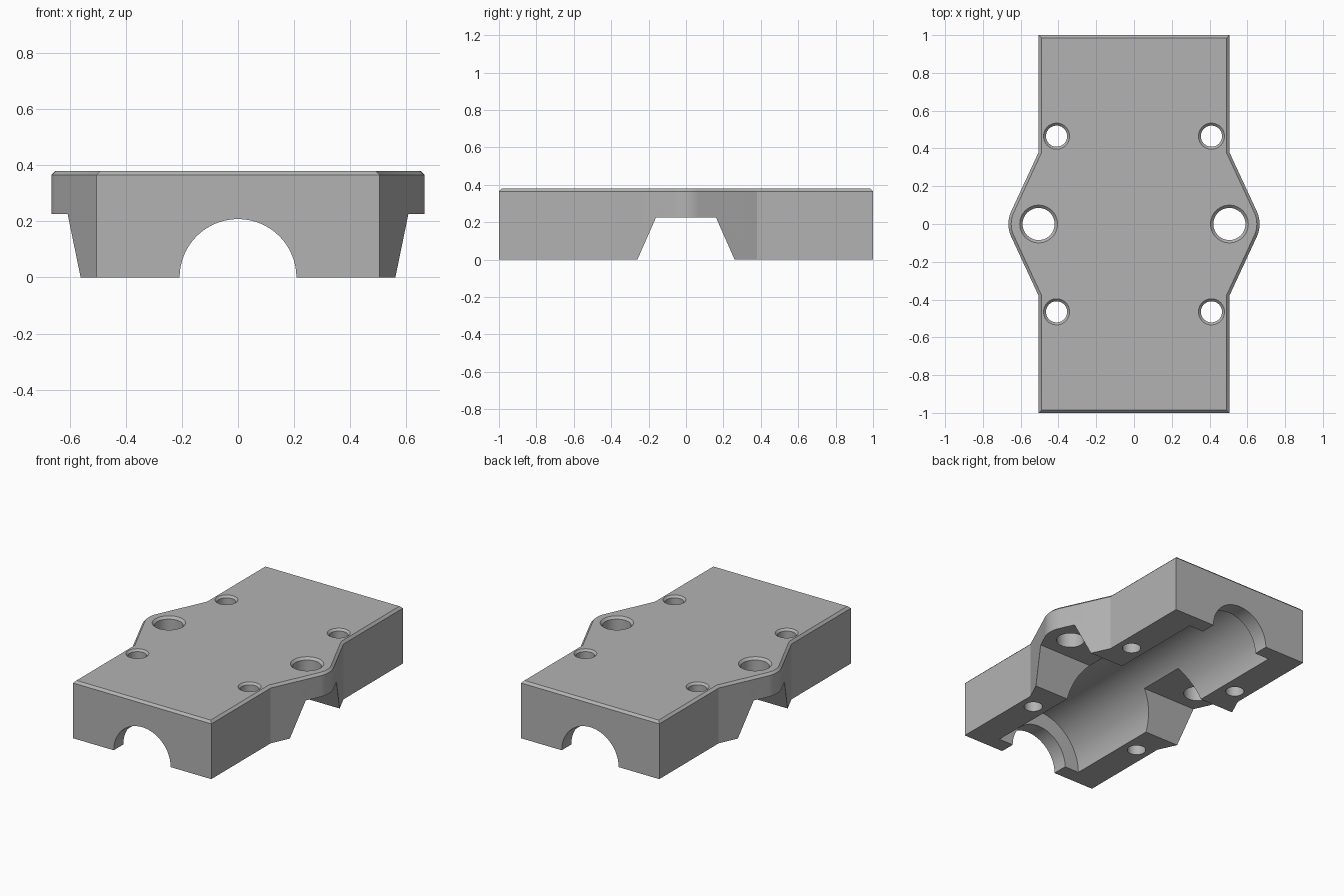
import bpy, bmesh, math

if "Cube" in bpy.data.objects:
    bpy.data.objects.remove(bpy.data.objects["Cube"], do_unlink=True)

HALF_W, HEIGHT, BEVEL = 0.505, 0.38, 0.015
EAR_R, EAR_START = 0.16, 0.38

grey = bpy.data.materials.new("plain grey")
grey.use_nodes = True
grey.diffuse_color = (0.45, 0.45, 0.45, 1)
grey.node_tree.nodes["Principled BSDF"].inputs["Base Color"].default_value = (0.45, 0.45, 0.45, 1)


def to_object(name, bm):
    bmesh.ops.recalc_face_normals(bm, faces=bm.faces)
    mesh = bpy.data.meshes.new(name)
    bm.to_mesh(mesh)
    bm.free()
    mesh.materials.append(grey)
    obj = bpy.data.objects.new(name, mesh)
    bpy.context.scene.collection.objects.link(obj)
    return obj


def prism(name, points, vector):
    """Extrude a closed 3D profile along a vector."""
    bm = bmesh.new()
    face = bm.faces.new([bm.verts.new(p) for p in points])
    ext = bmesh.ops.extrude_face_region(bm, geom=[face])["geom"]
    verts = [g for g in ext if isinstance(g, bmesh.types.BMVert)]
    bmesh.ops.translate(bm, verts=verts, vec=vector)
    return to_object(name, bm)


def lathe(name, profile, x, y, steps=48):
    """Stack rings of (radius, z) into a closed upright cutter."""
    bm = bmesh.new()
    rings = []
    for r, z in profile:
        angles = [math.tau * i / steps for i in range(steps)]
        rings.append([bm.verts.new((x + r * math.cos(a), y + r * math.sin(a), z)) for a in angles])
    for low, high in zip(rings, rings[1:]):
        for i in range(steps):
            j = (i + 1) % steps
            bm.faces.new((low[i], low[j], high[j], high[i]))
    bm.faces.new(rings[0])
    bm.faces.new(rings[-1])
    return to_object(name, bm)


def bore(name, radius, half_length, steps=96):
    pts = []
    for i in range(steps):
        a = math.tau * (i + 0.5) / steps
        pts.append((radius * math.cos(a), -half_length, radius * math.sin(a)))
    return prism(name, pts, (0, 2 * half_length, 0))


# Outline: a long rectangle with a rounded, tangent ear on each side
tangent = math.pi / 2 - math.acos(EAR_R / EAR_START)
side = [(HALF_W, -1), (HALF_W, -EAR_START)]
for i in range(17):
    a = tangent * (i / 8 - 1)
    side.append((HALF_W + EAR_R * math.cos(a), EAR_R * math.sin(a)))
side += [(HALF_W, EAR_START), (HALF_W, 1)]
outline = side + [(-x, -y) for x, y in side]

# Body with a bevelled top rim
bm = bmesh.new()
base = bm.faces.new([bm.verts.new((x, y, 0)) for x, y in outline])
ext = bmesh.ops.extrude_face_region(bm, geom=[base])["geom"]
top = next(g for g in ext if isinstance(g, bmesh.types.BMFace))
bmesh.ops.translate(bm, verts=top.verts, vec=(0, 0, HEIGHT - BEVEL))
bmesh.ops.recalc_face_normals(bm, faces=bm.faces)
bmesh.ops.inset_region(bm, faces=[top], thickness=BEVEL, use_even_offset=True)
bmesh.ops.translate(bm, verts=top.verts, vec=(0, 0, BEVEL))
body = to_object("clamp_body", bm)

# Cutters: wide inner bore, narrow end openings, cross notch, countersunk holes
cutters = [bore("inner_bore", 0.313, 0.9), bore("end_opening", 0.208, 1.1)]
notch = [(-1, -0.26, 0), (-1, -0.16, 0.226), (-1, 0.16, 0.226), (-1, 0.26, 0),
         (-1, 0.26, -0.1), (-1, -0.26, -0.1)]
cutters.append(prism("cross_notch", notch, (2, 0, 0)))


def hole(x, y, r, rim):
    depth = rim - r
    profile = [(r, -0.1), (r, HEIGHT - depth), (rim, HEIGHT), (rim, HEIGHT + 0.1)]
    cutters.append(lathe("bolt_hole", profile, x, y))


for sx in (-1, 1):
    hole(sx * HALF_W, 0, 0.085, 0.1)
    for sy in (-1, 1):
        hole(sx * 0.41, sy * 0.465, 0.056, 0.069)

for c in cutters:
    c.hide_render = True
    mod = body.modifiers.new(c.name, "BOOLEAN")
    mod.operation, mod.solver, mod.object = "DIFFERENCE", "EXACT", c

# Bake the cuts and drop the cutters
bpy.context.view_layer.update()
graph = bpy.context.evaluated_depsgraph_get()
mesh = bpy.data.meshes.new_from_object(body.evaluated_get(graph))
body.modifiers.clear()
body.data = mesh
for c in cutters:
    bpy.data.objects.remove(c, do_unlink=True)

# Smooth curved walls, sharp edges elsewhere
bpy.ops.object.select_all(action="DESELECT")
body.select_set(True)
bpy.context.view_layer.objects.active = body
bpy.ops.object.shade_smooth_by_angle(angle=math.radians(20))
